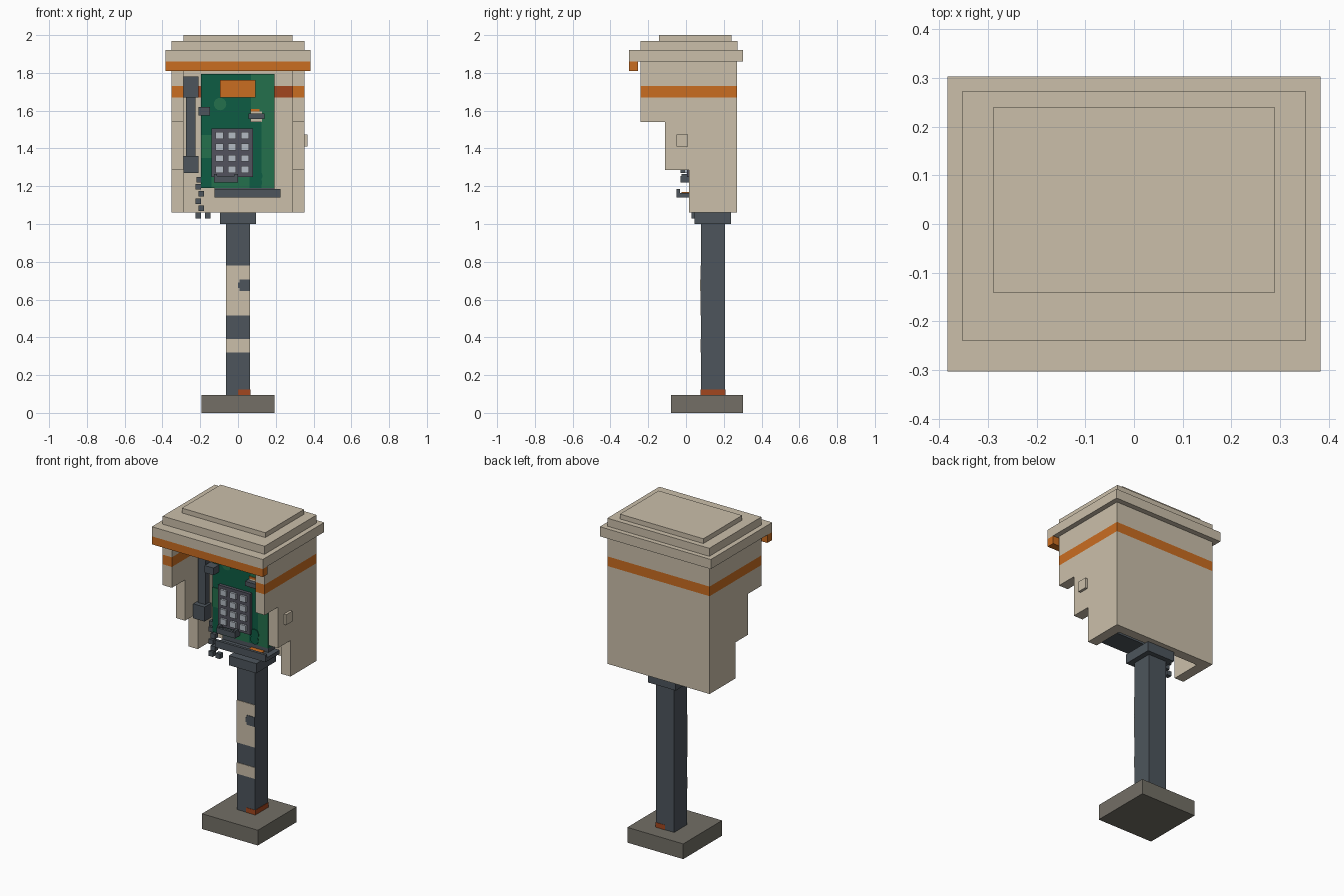
import bpy, bmesh
from mathutils import Vector

old = bpy.data.objects.get("Cube")
if old:
    bpy.data.objects.remove(old, do_unlink=True)


def material(name, r, g, b):
    lin = [c / 255 / 12.92 if c < 11 else ((c / 255 + 0.055) / 1.055) ** 2.4 for c in (r, g, b)]
    m = bpy.data.materials.new(name)
    m.use_nodes = True
    m.diffuse_color = (*lin, 1)
    m.node_tree.nodes["Principled BSDF"].inputs["Base Color"].default_value = (*lin, 1)
    return m


BEIGE = material("beige", 203, 191, 170)
ORANGE = material("orange", 202, 109, 33)
RUST = material("rust", 162, 70, 30)
SLATE = material("slate", 77, 85, 92)
STONE = material("stone", 115, 111, 102)
GREEN = material("dark_green", 13, 92, 68)
LEAF = material("light_green", 36, 112, 76)
KEY = material("key_grey", 180, 187, 196)
PAD = material("keypad_grey", 82, 82, 93)


def finish(name, bm, *mats):
    bmesh.ops.recalc_face_normals(bm, faces=bm.faces)
    mesh = bpy.data.meshes.new(name)
    bm.to_mesh(mesh)
    bm.free()
    for m in mats:
        mesh.materials.append(m)
    ob = bpy.data.objects.new(name, mesh)
    bpy.context.collection.objects.link(ob)
    return ob


def add_box(bm, x, y, z):
    verts = bmesh.ops.create_cube(bm, size=1)["verts"]
    for v in verts:
        v.co = Vector([(a + b) / 2 + c * (b - a) for (a, b), c in zip((x, y, z), v.co)])


def box(name, mat, x, y, z):
    bm = bmesh.new()
    add_box(bm, x, y, z)
    return finish(name, bm, mat)


BAND = (1.67, 1.73)


def paint_band(bm, rule):
    """Cut the shell at the band heights and colour the faces between."""
    for h in BAND:
        bmesh.ops.bisect_plane(bm, geom=bm.verts[:] + bm.edges[:] + bm.faces[:],
                               plane_co=(0, 0, h), plane_no=(0, 0, 1))
    bmesh.ops.recalc_face_normals(bm, faces=bm.faces)
    for f in bm.faces:
        if BAND[0] < f.calc_center_median().z < BAND[1]:
            f.material_index = rule(f)


# Base, post and collar
box("base", STONE, (-.193, .193), (-.08, .303), (0, .095))
box("post", SLATE, (-.063, .063), (.08, .207), (.095, 1))
box("collar", SLATE, (-.095, .095), (.045, .237), (1, 1.06))
box("post_rust", RUST, (0, .065), (.078, .209), (.095, .125))
for name, z in (("lower_stripe", (.32, .39)), ("upper_stripe", (.515, .78))):
    box(name, BEIGE, (-.063, .063), (.077, .081), z)
box("post_patch", SLATE, (.008, .063), (.074, .079), (.645, .705))
box("post_patch_edge", SLATE, (0, .008), (.074, .079), (.66, .69))

# Stepped side panels
profile = [(.27, 1.06), (.27, 1.86), (-.24, 1.86), (-.24, 1.54),
           (-.11, 1.54), (-.11, 1.285), (.015, 1.285), (.015, 1.06)]
for name, x0 in (("right_panel", -.352), ("left_panel", .288)):
    bm = bmesh.new()
    face = bm.faces.new([bm.verts.new((x0, y, z)) for y, z in profile])
    ext = bmesh.ops.extrude_face_region(bm, geom=[face])["geom"]
    bmesh.ops.translate(bm, vec=(.064, 0, 0),
                        verts=[g for g in ext if isinstance(g, bmesh.types.BMVert)])
    paint_band(bm, lambda f: 1)
    finish(name, bm, BEIGE, ORANGE)

# Back wall, with a rusty band on the inside
bm = bmesh.new()
add_box(bm, (-.288, .288), (.21, .27), (1.06, 1.86))
paint_band(bm, lambda f: 2 if f.normal.y < -.5 else 1)
finish("back_wall", bm, BEIGE, ORANGE, RUST)

# Roof tiers and front trim
box("roof_lower", BEIGE, (-.383, .383), (-.303, .303), (1.86, 1.92))
box("roof_middle", BEIGE, (-.352, .352), (-.24, .273), (1.92, 1.97))
box("roof_top", BEIGE, (-.288, .288), (-.142, .24), (1.97, 2))
box("roof_trim", ORANGE, (-.383, .383), (-.303, -.255), (1.81, 1.86))
box("side_button", BEIGE, (.35, .368), (-.05, .01), (1.41, 1.475))

# Telephone body with mottled green face
box("phone_body", SLATE, (-.193, .19), (.05, .21), (1.19, 1.795))
box("phone_face", GREEN, (-.195, .192), (.025, .055), (1.19, 1.795))
patches = [((.07, .192), (1.54, 1.795)), ((.125, .192), (1.19, 1.54)),
           ((-.195, -.14), (1.35, 1.47)), ((-.14, .06), (1.19, 1.25))]
for x, z in patches:
    box("face_patch", LEAF, x, (.021, .026), z)


def disc(name, mat, x, z, r, y):
    bpy.ops.mesh.primitive_cylinder_add(vertices=16, radius=r, depth=.006,
                                        location=(x, y, z), rotation=(1.5708, 0, 0))
    ob = bpy.context.object
    ob.name = name
    ob.data.materials.append(mat)


disc("face_spot_upper", LEAF, -.095, 1.635, .033, .024)
disc("face_spot_lower", GREEN, .1, 1.255, .03, .021)
disc("face_spot_bottom", GREEN, .1, 1.22, .028, .021)

# Screen and coin slot
box("screen", ORANGE, (-.095, .092), (.012, .03), (1.67, 1.763))
box("coin_plate", BEIGE, (.065, .128), (.016, .03), (1.54, 1.595))
box("coin_plate_top", ORANGE, (.065, .115), (.016, .03), (1.595, 1.608))
box("coin_slot", SLATE, (.055, .14), (-.01, .03), (1.557, 1.585))

# Keypad
box("keypad", PAD, (-.14, .08), (.005, .03), (1.25, 1.505))
bm = bmesh.new()
for col in range(3):
    for row in range(4):
        x, z = -.099 + .068 * col, 1.288 + .06 * row
        add_box(bm, (x - .021, x + .021), (-.008, .01), (z - .018, z + .018))
finish("keys", bm, KEY)

# Coin return cup
box("return_floor", SLATE, (-.128, 0), (-.03, .03), (1.22, 1.24))
box("return_lip", SLATE, (-.128, 0), (-.03, -.015), (1.235, 1.255))
for x in (-.128, -.018):
    box("return_side", SLATE, (x, x + .018), (-.025, .03), (1.235, 1.265))

# Lower tray
box("tray_floor", SLATE, (-.125, .225), (-.05, .09), (1.14, 1.163))
box("tray_lip", SLATE, (-.125, .225), (-.05, -.033), (1.16, 1.185))
box("tray_back", SLATE, (-.125, .192), (.025, .09), (1.16, 1.19))
box("tray_ticket", ORANGE, (.08, .17), (-.025, .02), (1.163, 1.17))

# Handset, its hook and cord
box("handset_top", SLATE, (-.288, -.21), (-.03, .04), (1.67, 1.78))
box("handset_grip", SLATE, (-.275, -.225), (0, .04), (1.36, 1.67))
box("handset_bottom", SLATE, (-.288, -.21), (-.03, .04), (1.27, 1.36))
box("handset_hook", SLATE, (-.21, -.148), (-.03, .03), (1.575, 1.62))
bm = bmesh.new()
links = [(-.205, 1.235), (-.21, 1.197), (-.195, 1.16), (-.21, 1.12),
         (-.195, 1.083), (-.21, 1.045), (-.16, 1.045)]
for x, z in links:
    add_box(bm, (x - .015, x + .015), (.03, .06), (z - .015, z + .015))
finish("cord", bm, SLATE)
